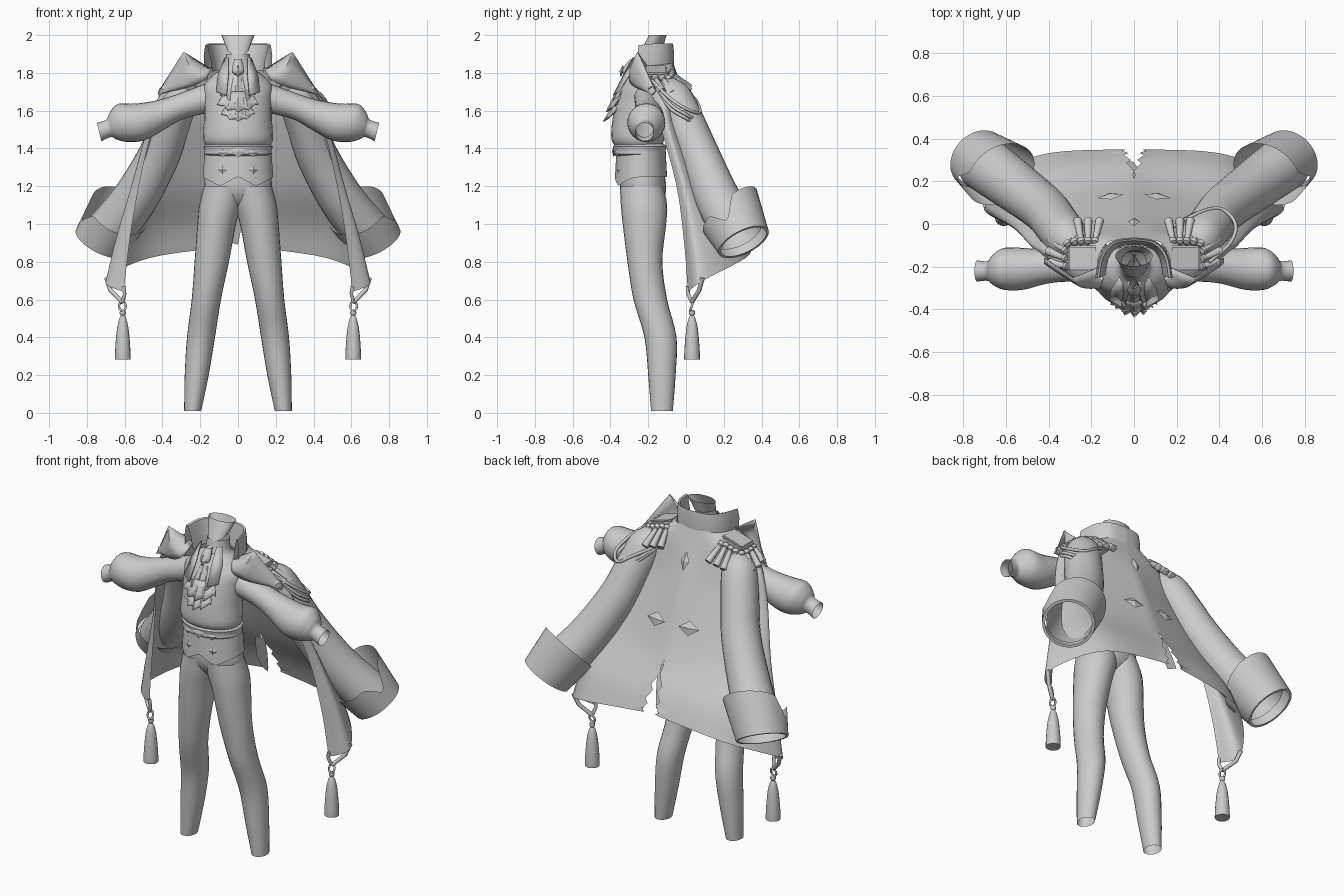
import bpy, bmesh, math
from mathutils import Vector as V

if "Cube" in bpy.data.objects:
    bpy.data.objects.remove(bpy.data.objects["Cube"])

grey = bpy.data.materials.new("cloth grey")
grey.diffuse_color = (0.6, 0.6, 0.6, 1)
grey.use_nodes = True
grey.node_tree.nodes["Principled BSDF"].inputs["Base Color"].default_value = grey.diffuse_color


def spline(pts, n):
    """Catmull-Rom through tuples of any length, n samples per span."""
    p = [pts[0]] + list(pts) + [pts[-1]]
    out = []
    for i in range(1, len(p) - 2):
        for k in range(n):
            t = k / n
            out.append(tuple(0.5 * (2*b + (c-a)*t + (2*a-5*b+4*c-d)*t*t + (3*b-a-3*c+d)*t**3)
                             for a, b, c, d in zip(*p[i-1:i+3])))
    return out + [tuple(pts[-1])]


def finish(ob, mirror):
    ob.data.materials.append(grey)
    bpy.context.collection.objects.link(ob)
    if mirror:
        ob.modifiers.new("mirror", "MIRROR").use_clip = False
    return ob


def make(name, bm, mirror=False, angle=40):
    bmesh.ops.recalc_face_normals(bm, faces=bm.faces)
    me = bpy.data.meshes.new(name)
    bm.to_mesh(me)
    bm.free()
    me.shade_smooth()
    me.set_sharp_from_angle(angle=math.radians(angle))
    return finish(bpy.data.objects.new(name, me), mirror)


def grid(name, rows, mirror=False, closed=False, angle=40, thick=0):
    bm = bmesh.new()
    vs = [[bm.verts.new(p) for p in r] for r in rows]
    m = len(rows[0])
    for a, b in zip(vs, vs[1:]):
        for i in range(m if closed else m - 1):
            j = (i + 1) % m
            bm.faces.new((a[i], a[j], b[j], b[i]))
    ob = make(name, bm, mirror, angle)
    if thick:
        s = ob.modifiers.new("thickness", "SOLIDIFY")
        s.thickness, s.offset = thick, 0
    return ob


def loft(name, rings, mirror=False, axis=(0, 0, 1), seg=24, n=4, angle=40):
    """Rings are (x, y, z, radius a, radius b) across a fixed axis."""
    w = V(axis).normalized()
    a = (V((1, 0, 0)) - w * w.x) if abs(w.x) < 0.8 else (V((0, 1, 0)) - w * w.y)
    a.normalize()
    b = w.cross(a)
    rows = []
    for x, y, z, ra, rb in spline(rings, n):
        rows.append([V((x, y, z)) + a * ra * math.cos(t) + b * rb * math.sin(t)
                     for t in (2 * math.pi * i / seg for i in range(seg))])
    return grid(name, rows, mirror, True, angle)


def box_rings(levels):
    """(z, x0, x1, y0, y1) extents to rings."""
    return [((a+b)/2, (c+d)/2, z, (b-a)/2, (d-c)/2) for z, a, b, c, d in levels]


def cord(name, pts, r, mirror=False, cyclic=False):
    cu = bpy.data.curves.new(name, "CURVE")
    cu.dimensions, cu.bevel_depth, cu.bevel_resolution = "3D", r, 2
    cu.use_fill_caps = True
    s = cu.splines.new("POLY")
    s.points.add(len(pts) - 1)
    s.use_cyclic_u = cyclic
    for p, c in zip(s.points, pts):
        p.co = (*c, 1)
    return finish(bpy.data.objects.new(name, cu), mirror)


def diamond(name, c, w, h, normal, t=0.009, mirror=False):
    n = V(normal).normalized()
    u = V((0, 0, 1)).cross(n).normalized()
    v = n.cross(u)
    bm = bmesh.new()
    for p in (u*w, -u*w, v*h, -v*h, n*t, -n*t):
        bm.verts.new(V(c) + p)
    bmesh.ops.convex_hull(bm, input=bm.verts)
    return make(name, bm, mirror, 10)


# Trousers
loft("trouser_leg", box_rings([
    (0.01, .195, .285, -.185, -.07), (.2, .155, .282, -.2, -.055), (.4, .122, .27, -.22, -.05),
    (.6, .09, .245, -.278, -.1), (.8, .048, .23, -.31, -.125), (1.0, .01, .215, -.335, -.105),
    (1.1, -.02, .205, -.345, -.1), (1.2, -.04, .18, -.35, -.12)]), True)
loft("trouser_hips", box_rings([
    (1.07, -.05, .05, -.26, -.18), (1.12, -.14, .14, -.315, -.125),
    (1.19, -.18, .18, -.348, -.105), (1.3, -.165, .165, -.35, -.12)]))

# Shirt body, neck and flared collar
loft("shirt_body", box_rings([
    (1.3, -.16, .16, -.355, -.12), (1.4, -.165, .165, -.37, -.13), (1.45, -.185, .185, -.395, -.115),
    (1.55, -.18, .18, -.39, -.1), (1.65, -.18, .18, -.37, -.1), (1.73, -.18, .18, -.345, -.1),
    (1.79, -.13, .13, -.31, -.1), (1.83, -.075, .075, -.27, -.12), (1.9, -.062, .062, -.25, -.125)]))
rows = []
for k in range(5):
    s, row = k / 4, []
    for i in range(25):
        t = -math.pi/2 + 2*math.pi*i/24
        front = max(0, -math.sin(t))
        row.append(((.06 + .028*s)*math.cos(t), -.185 + .035*s + (.062 - .015*s)*math.sin(t),
                    1.93 - .035*front + s*(.07 + .035*front)))
    rows.append(row)
grid("shirt_collar", rows)

# Puffed sleeves with narrow wrist
loft("shirt_sleeve", [
    (.10, -.2, 1.68, .08, .085), (.18, -.2, 1.66, .073, .075), (.31, -.2, 1.62, .07, .068),
    (.41, -.2, 1.577, .08, .08), (.52, -.21, 1.54, .098, .1), (.61, -.21, 1.535, .098, .104),
    (.66, -.215, 1.52, .07, .075), (.685, -.22, 1.507, .046, .048), (.735, -.22, 1.487, .05, .05)],
    True, (1, 0, -.25))

# Waistcoat band with two front points, and belt
rows = []
for k in range(7):
    s, row = k / 6, []
    for i in range(60):
        t = 2 * math.pi * i / 60
        x, y = math.cos(t), math.sin(t)
        low = 1.25 - (.05 * max(0, 1 - abs(abs(x) - .52) / .5) if y < 0 else 0)
        r = 1.06 - .05 * s
        row.append((.176*r*x, -.238 + .13*r*y, low + s*(1.37 - low)))
    rows.append(row)
grid("waistcoat_band", rows, closed=True)
loft("belt", [(0, -.245, z, .165+d, .125+d) for z, d in
              ((1.36, .0), (1.37, .014), (1.39, .012), (1.41, .018), (1.425, .0))], seg=40, n=2)
diamond("belt_buckle", (0, -.383, 1.385), .045, .033, (0, -1, 0), .009)
diamond("belt_stud", (.08, -.368, 1.375), .03, .02, (.35, -1, 0), .009, True)
diamond("waistcoat_button", (.08, -.358, 1.285), .028, .026, (.3, -1, 0), .01, True)

# Pleated cravat tiers
for i, (zt, zb, wt, wb, yt, yb) in enumerate((
        (1.83, 1.65, .025, .095, -.30, -.385), (1.70, 1.60, .07, .11, -.37, -.41),
        (1.63, 1.55, .06, .09, -.385, -.425))):
    rows = []
    for k in range(4):
        s, row = k / 3, []
        for j in range(13):
            u = j / 6 - 1
            zig = (j % 3 - 1)
            row.append((u*(wt + s*(wb-wt)), yt + s*(yb-yt) + .012*s*zig + .045*u*u,
                        zt + s*(zb-zt) + s*(.04*u*u + .007*zig)))
        rows.append(row)
    grid("cravat_tier", rows, angle=25, thick=.006)
loft("cravat_knot", [(0, -.30, 1.78, .004, .004), (0, -.315, 1.80, .028, .022),
                     (0, -.305, 1.83, .03, .025), (0, -.28, 1.87, .02, .02)], seg=10)
diamond("cravat_brooch", (0, -.34, 1.81), .018, .035, (0, -1, .2), .012)
grid("shirt_lapel", [[(.07, -.25, 1.88), (.105, -.3, 1.79), (.115, -.355, 1.70)],
                     [(.05, -.28, 1.88), (.05, -.33, 1.79), (.06, -.385, 1.68)]], True, thick=.006)

# Open coat shell: front edge, side fold, back and centre columns, split up the back
levels = [
    [(.16, -.25, 1.83), (.17, -.17, 1.84), (.12, -.085, 1.85), (0, -.07, 1.86)],
    [(.28, -.25, 1.76), (.33, -.17, 1.765), (.21, -.06, 1.76), (0, -.03, 1.75)],
    [(.40, -.17, 1.66), (.42, -.11, 1.66), (.27, -.04, 1.65), (0, .015, 1.64)],
    [(.455, -.13, 1.5), (.475, -.08, 1.5), (.31, .0, 1.5), (0, .07, 1.5)],
    [(.525, -.05, 1.2), (.56, .005, 1.2), (.40, .115, 1.2), (0, .19, 1.2)],
    [(.575, -.01, .9), (.645, .06, .92), (.45, .25, .98), (0, .30, 1.0)],
    [(.605, .01, .64), (.70, .09, .70), (.47, .315, .82), (0, .35, .885)]]
cols = [spline(c, 6) for c in zip(*levels)]
rows = []
for j, r in enumerate(zip(*cols)):
    row = spline(r, 6)
    x, y, z = row[-1]
    row[-1] = (max(0, (1.15 - z) * .18 + (.012 if z < 1.1 else 0) * (j % 3 - 1)), y, z)
    rows.append(row)
grid("coat_shell", rows, True, angle=60)
grid("torn_flap", [[(-.035, .215, 1.13), (.03, .215, 1.13)], [(-.06, .26, 1.0), (.025, .25, 1.02)],
                   [(-.055, .30, .91), (-.0, .29, .89)]])

# Folded standing collar of the coat
path = spline([(0, -.075), (.09, -.09), (.145, -.15), (.165, -.25)], 5)
rows = []
for s, z in ((.82, 1.81), (.88, 1.88), (.98, 1.95), (1.05, 1.955), (1.1, 1.9), (1.08, 1.825)):
    rows.append([(x*s, -.2 + (y+.2)*s, z - .1*max(0, -y-.17)) for x, y in path])
grid("coat_collar", rows, True)

# Pointed lapels folded over the shoulders
inner = spline([(.14, -.25, 1.83), (.17, -.3, 1.77), (.26, -.27, 1.725), (.42, -.17, 1.69)], 4)
tip, ends = V((.288, -.255, 1.91)), (V((.16, -.2, 1.83)), V((.42, -.16, 1.70)))
outer = [ends[0].lerp(tip, k / 6) for k in range(7)] + [tip.lerp(ends[1], k / 6) for k in range(1, 7)]
rows = [[V(a).lerp(b, s) + V((0, -.02*math.sin(math.pi*s), -.012*math.sin(math.pi*s)))
         for a, b in zip(inner, outer)] for s in (0, .25, .5, .75, 1)]
grid("coat_lapel", rows, True, thick=.006)

# Empty hanging sleeves
ax = V((.42, .4, -.8)).normalized()
loft("coat_sleeve", [(.27, -.11, 1.74, .06, .06), (.31, -.07, 1.67, .1, .1), (.36, -.005, 1.53, .107, .107),
                     (.42, .07, 1.36, .11, .11), (.55, .17, 1.13, .12, .12), (.70, .28, .94, .13, .13)],
     True, ax)

# Turned-back cuffs with an outer notch and flared back
a = ax.cross(V((0, 0, 1))).normalized()
b = ax.cross(a)
end = V((.728, .305, .905))
n = V((1, -.25, .2))
n = (n - ax * n.dot(ax)).normalized()
rows = []
for s in (0, 0, .25, .5, .75, 1):
    row = []
    for i in range(48):
        t = 2 * math.pi * i / 48
        d = a*math.cos(t) + b*math.sin(t)
        h = .185 + .05*d.y - .11*max(0, 1 - d.angle(n) / .5)
        r = .13 if not rows else .146 + s*(.018 + .03*max(0, d.y))
        row.append(end + d*r - ax*h*s - V((.02, .01, -.01))*s)
    rows.append(row)
grid("coat_cuff", rows, True, True, angle=50)

# Epaulette plates with fringe
bm = bmesh.new()
bmesh.ops.create_cube(bm, size=1)
for v in bm.verts:
    x = .24 + v.co.x*.14
    v.co = (x, -.16 + v.co.y*.12, 1.825 - (x - .17)*.3 + v.co.z*.035)
bmesh.ops.bevel(bm, geom=bm.edges[:], offset=.008, segments=2, affect="EDGES")
make("epaulette_plate", bm, True)
base = [(.31, -.2, 1.78), (.315, -.165, 1.78), (.315, -.13, 1.78), (.305, -.1, 1.78),
        (.275, -.092, 1.79), (.245, -.09, 1.8), (.215, -.09, 1.81), (.185, -.09, 1.81)]
tips = [(.395, -.18, 1.71), (.405, -.125, 1.70), (.395, -.07, 1.69), (.365, -.015, 1.68),
        (.315, .01, 1.69), (.265, .02, 1.70), (.215, .02, 1.71), (.16, .02, 1.72)]
for p, q in zip(base, tips):
    p, q = V(p), V(q)
    loft("fringe_tassel", [(*p.lerp(q, s), r, r) for s, r in
                           ((-.02, .001), (.02, .018), (.16, .018), (.2, .011), (.3, .014), (.98, .021), (1, .001))],
         True, q - p, 10, 1)

# Shoulder cords on one side only
for k, drop in enumerate((0, .03, .05)):
    pts = [(.17, -.02, 1.73), (.31, .055, 1.65 - drop), (.41, .07 - .02*k, 1.59 - drop),
           (.475, .0, 1.61 - drop), (.45, -.09, 1.67 - drop), (.35, -.18, 1.76)]
    cord("shoulder_cord", spline(pts, 6), .009)

# Diamond ornaments on the coat back
diamond("back_diamond", (.11, .13, 1.345), .065, .042, (.12, .93, .36), .014, True)
diamond("nape_diamond", (0, .01, 1.68), .028, .055, (0, .93, .36), .014)

# Corner straps, rings and hanging tassels
tip = (.612, .03, .585)
cord("front_strap", [(.605, .01, .67), (.60, .012, .63), tip], .01, True)
cord("side_strap", [(.697, .088, .715), (.675, .07, .65), tip], .012, True)
cord("tassel_ring", [(.612 + .018*math.cos(t), .03 + .008*math.sin(t), .565 + .024*math.sin(t))
                     for t in (i*math.pi/6 for i in range(12))], .006, True, True)
loft("hanging_tassel", [(.61, .032, z, r, r) for z, r in (
    (.545, .002), (.54, .014), (.525, .016), (.515, .01), (.5, .018), (.45, .03),
    (.37, .038), (.29, .042), (.283, .036), (.283, .001))], True, seg=16, n=2)
